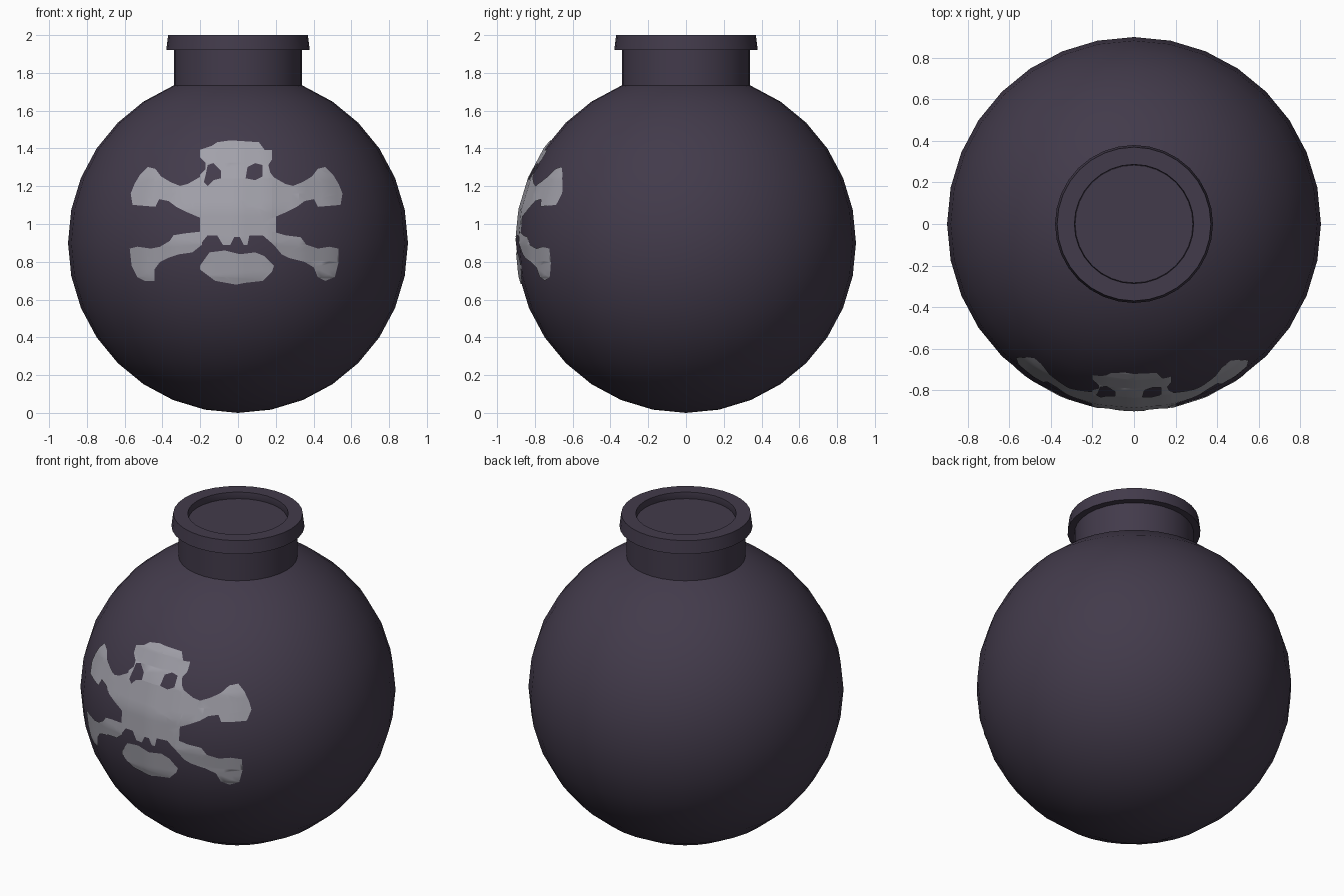
import bpy, bmesh, math
from mathutils import Vector
from mathutils.bvhtree import BVHTree
from mathutils.geometry import tessellate_polygon

if "Cube" in bpy.data.objects:
    bpy.data.objects.remove(bpy.data.objects["Cube"])


def material(name, rgb):
    m = bpy.data.materials.new(name)
    m.diffuse_color = (*rgb, 1)
    m.use_nodes = True
    m.node_tree.nodes["Principled BSDF"].inputs["Base Color"].default_value = m.diffuse_color
    return m


DARK = material("dark purple", (0.055, 0.043, 0.070))
GREY = material("pale grey", (0.36, 0.355, 0.40))


def finish(bm, name, mat, angle):
    me = bpy.data.meshes.new(name)
    bm.to_mesh(me)
    ob = bpy.data.objects.new(name, me)
    bpy.context.collection.objects.link(ob)
    me.materials.append(mat)
    bpy.ops.object.select_all(action='DESELECT')
    ob.select_set(True)
    bpy.context.view_layer.objects.active = ob
    bpy.ops.object.shade_smooth_by_angle(angle=math.radians(angle))
    return ob


def lathe(name, profile, mat, sides=32):
    """Spin an (r, z) profile around the z axis."""
    bm = bmesh.new()
    verts = [bm.verts.new((r, 0, z)) for r, z in profile]
    edges = [bm.edges.new(p) for p in zip(verts, verts[1:])]
    bmesh.ops.spin(bm, geom=verts + edges, cent=(0, 0, 0), axis=(0, 0, 1),
                   angle=math.tau, steps=sides, use_duplicate=False)
    bmesh.ops.remove_doubles(bm, verts=bm.verts, dist=1e-4)
    bmesh.ops.recalc_face_normals(bm, faces=bm.faces)
    finish(bm, name, mat, 35)
    bm.free()


# Round body
body = bmesh.new()
bmesh.ops.create_uvsphere(body, u_segments=32, v_segments=16, radius=0.9)
bmesh.ops.translate(body, verts=body.verts, vec=(0, 0, 0.9))
tree = BVHTree.FromBMesh(body)
finish(body, "round_body", DARK, 40)

# Neck, rim and the many-sided recess floor
lathe("neck", [(0, 1.70), (0.34, 1.70), (0.34, 1.93), (0, 1.93)], DARK)
lathe("rim", [(0.30, 1.92), (0.38, 1.92), (0.37, 2.0), (0.287, 2.0),
              (0.283, 1.955), (0.30, 1.92)], DARK, 32)
lathe("recess_floor", [(0, 1.93), (0.30, 1.93), (0.30, 1.96), (0, 1.96)], DARK, 14)

# Emblem outlines as (x, z) in hundredths
skull = [(-14, 141), (-11, 143), (-4, 144), (11, 143), (14, 139), (18, 139),
         (18, 134), (16, 131), (17, 127), (20, 123), (20, 104), (20, 88),
         (13, 94), (6, 94), (5, 89), (3, 89), (1, 93), (-2, 93), (-4, 89),
         (-8, 89), (-11, 94), (-16, 94), (-20, 89), (-20, 126), (-17, 129),
         (-17, 132), (-20, 135), (-20, 139)]
left_eye = [(-16, 131), (-13, 132), (-9, 128), (-9, 124), (-13, 123),
            (-16, 120), (-18, 122), (-17, 126)]
right_eye = [(5, 130), (9, 132), (13, 131), (13, 125), (9, 123), (4, 124)]
upper_bone = [(18, 125), (25, 121), (29, 120), (34, 122), (39, 125), (42, 129),
              (46, 130), (50, 126), (53, 121), (55, 116), (54, 110), (42, 109),
              (40, 113), (35, 112), (31, 109), (25, 106), (18, 103)]
lower_right = [(18, 96), (25, 94), (33, 93), (36, 89), (42, 87), (48, 88),
               (53, 87), (53, 80), (51, 72), (46, 70), (42, 72), (40, 77),
               (35, 80), (27, 82), (23, 84), (18, 90)]
lower_left = [(-19, 96), (-28, 95), (-34, 94), (-36, 91), (-41, 88), (-46, 87),
              (-53, 88), (-57, 87), (-56, 78), (-53, 72), (-49, 70), (-44, 70),
              (-44, 76), (-41, 80), (-37, 82), (-31, 84), (-24, 85), (-19, 89)]
jaw = [(-20, 78), (-15, 85), (-7, 86), (1, 84), (9, 85), (14, 83), (19, 78),
       (18, 75), (13, 70), (4, 69), (-1, 68), (-12, 70), (-16, 73), (-20, 76)]


def plate(name, *loops):
    """Fill an outline with holes, dice it and wrap it on the body front."""
    rings = [[Vector((x / 100, z / 100, 0)) for x, z in lp] for lp in loops]
    flat = [p for r in rings for p in r]
    bm = bmesh.new()
    verts = [bm.verts.new((p.x, 0, p.y)) for p in flat]
    for tri in tessellate_polygon(rings):
        bm.faces.new([verts[i] for i in tri])
    for axis, lo, hi in (((1, 0, 0), -60, 60), ((0, 0, 1), 64, 148)):
        for k in range(lo, hi, 4):
            bmesh.ops.bisect_plane(bm, geom=bm.verts[:] + bm.edges[:] + bm.faces[:],
                                   plane_co=Vector(axis) * k / 100, plane_no=axis)
    bm.normal_update()
    bmesh.ops.reverse_faces(bm, faces=[f for f in bm.faces if f.normal.y > 0])
    for v in bm.verts:
        hit = tree.ray_cast(Vector((v.co.x, -3, v.co.z)), Vector((0, 1, 0)))[0]
        out = (hit - Vector((0, 0, 0.9))).normalized()
        v.co = hit + out * 0.005
    finish(bm, name, GREY, 60)
    bm.free()


# Emblem plates
plate("skull", skull, left_eye, right_eye)
plate("upper_bone_right", upper_bone)
plate("upper_bone_left", [(-1.5 - x, z) for x, z in upper_bone])
plate("lower_bone_right", lower_right)
plate("lower_bone_left", lower_left)
plate("jaw", jaw)
body.free()
